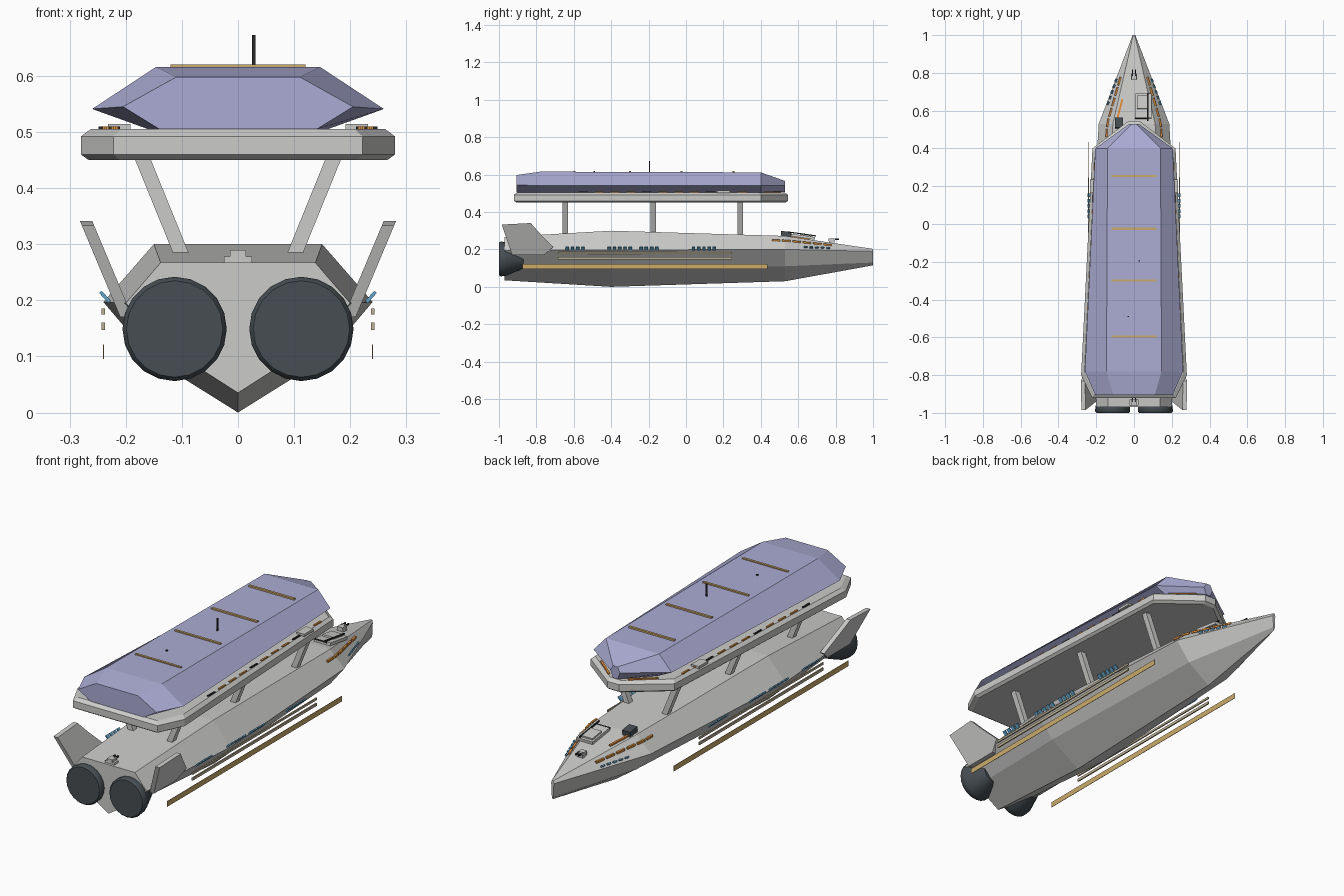
import bpy, bmesh, math
from mathutils import Vector, Matrix

if "Cube" in bpy.data.objects:
    bpy.data.objects.remove(bpy.data.objects["Cube"])

def mat(name, r, g, b):
    m = bpy.data.materials.new(name)
    m.diffuse_color = (r, g, b, 1)
    m.use_nodes = True
    m.node_tree.nodes["Principled BSDF"].inputs["Base Color"].default_value = m.diffuse_color
    return m

GREY = mat("light grey", .60, .60, .59)
LILAC = mat("lilac", .41, .41, .66)
DARK = mat("charcoal", .062, .075, .085)
BLACK = mat("black", .02, .02, .022)
GOLD = mat("gold", .60, .41, .15)
BEIGE = mat("beige", .50, .44, .30)
ORANGE = mat("orange", .74, .27, .04)
BLUE = mat("window blue", .12, .38, .60)

def finish(name, bm, m):
    bmesh.ops.recalc_face_normals(bm, faces=bm.faces)
    me = bpy.data.meshes.new(name)
    bm.to_mesh(me)
    bm.free()
    me.materials.append(m)
    ob = bpy.data.objects.new(name, me)
    bpy.context.collection.objects.link(ob)
    return ob

def loft(name, rings, m):
    """Skin a list of equal-length closed rings and cap both ends."""
    bm = bmesh.new()
    vs = [[bm.verts.new(p) for p in r] for r in rings]
    n = len(vs[0])
    for a, b in zip(vs, vs[1:]):
        for i in range(n):
            j = (i + 1) % n
            bm.faces.new((a[i], a[j], b[j], b[i]))
    bm.faces.new(vs[0])
    bm.faces.new(vs[-1])
    return finish(name, bm, m)

def box(name, c, s, m, rot=None):
    bm = bmesh.new()
    bmesh.ops.create_cube(bm, size=1)
    bm.transform(Matrix.Translation(c) @ (rot or Matrix()) @ Matrix.Diagonal((*s, 1)))
    return finish(name, bm, m)

def bar(name, a, b, w, h, m):
    """Rectangular bar from a to b."""
    a, b = Vector(a), Vector(b)
    rot = (b - a).to_track_quat('Y', 'Z').to_matrix().to_4x4()
    return box(name, (a + b) / 2, (w, (b - a).length, h), m, rot)

def mirrored(half):
    return half + [(-x, y, z) for x, y, z in reversed(half) if abs(x) > 1e-6]

# Hull: keel, lower chine, upper chine, deck edge at each station
# (y, keel z, lower chine x, z, upper chine x, z, deck x, z)
stations = [(-.97, .035, .125, .115, .20, .195, .138, .267),
            (-.40, .0, .155, .097, .24, .197, .15, .30),
            (.53, .03, .115, .11, .187, .20, .112, .272),
            (1.0, .115, .004, .13, .007, .19, .004, .203)]
loft("hull", [mirrored([(0, y, k), (a, y, b), (c, y, d), (e, y, f)])
              for y, k, a, b, c, d, e, f in stations], GREY)

def hull_at(y, t):
    """Point on the upper hull side: t=0 chine, t=1 deck edge."""
    for p, q in zip(stations, stations[1:]):
        if p[0] <= y <= q[0]:
            u = (y - p[0]) / (q[0] - p[0])
            v = [i + (j - i) * u for i, j in zip(p, q)]
            return Vector((v[4] + (v[6] - v[4]) * t, y, v[5] + (v[7] - v[5]) * t))

# Upper deck tray with bevelled rim
outline = [(.222, -.92), (.28, -.80), (.22, .40), (.03, .545)]
rings = []
for z, d in ((.45, .02), (.46, .0), (.492, .0), (.505, .025)):
    rings.append(mirrored([(x * (1 - 2.5 * d), (y + .18) * (1 - d) - .18, z) for x, y in outline]))
loft("upper_deck", rings, GREY)

# Canopy: (y, bottom x, z, rim x, z, top x, z)
canopy = [(-.905, .14, .505, .205, .545, .11, .598),
          (-.78, .16, .505, .26, .541, .146, .616),
          (.40, .13, .505, .205, .541, .14, .612),
          (.53, .012, .508, .025, .541, .012, .566)]
loft("canopy", [mirrored([(a, y, b), (c, y, d), (e, y, f)])
                for y, a, b, c, d, e, f in canopy], LILAC)

# Gold bands, mast and knob on the canopy roof
for y in (.255, -.025, -.30, -.595):
    box("roof_band", (0, y, .616), (.24, .011, .008), GOLD)
box("mast", (.028, -.195, .642), (.006, .006, .062), BLACK)
box("roof_knob", (-.03, -.49, .616), (.007, .007, .008), BLACK)

# Engines: lathed bells
def engine(x):
    prof = [(-1.0, .086), (-.992, .093), (-.965, .091), (-.92, .072), (-.87, .05)]
    n = 20
    ob = loft("engine", [[(x + r * math.cos(2 * math.pi * i / n), y,
                           .149 + r * math.sin(2 * math.pi * i / n)) for i in range(n)]
                         for y, r in prof], DARK)
    for p in ob.data.polygons:
        p.use_smooth = len(p.vertices) == 4

for s in (-1, 1):
    engine(s * .113)

    # Struts between the hull and upper deck
    for y in (-.645, -.175, .29):
        bar("strut", (s * .098, y, .275), (s * .174, y, .462), .028, .026, GREY)

    # Tail fins, leaning outward
    fin = [(-.985, .333), (-.83, .341), (-.785, .29), (-.71, .213), (-.76, .17), (-.93, .17)]
    loft("tail_fin", [[(s * (.203 + (z - .18) * .42 + o), y, z) for y, z in fin]
                      for o in (-.011, .011)], GREY)

    # Side rails standing off the hull
    box("lower_side_rail", (s * .24, -.22, .108), (.002, 1.31, .026), GOLD)
    box("middle_side_rail", (s * .24, -.22, .154), (.006, .93, .013), BEIGE)
    box("upper_side_rail", (s * .24, -.22, .18), (.006, .93, .01), BEIGE)

    # Midship windows in groups
    tilt = Matrix.Rotation(s * math.radians(42), 4, 'Y')
    for y0, n in ((-.635, 4), (-.41, 5), (-.24, 4), (.04, 5)):
        for i in range(n):
            box("window", (s * .237, y0 + i * .028, .206), (.006, .018, .024), BLUE, tilt)

    # Bow windows and orange side marks
    for i in range(5):
        y = .63 + i * .03
        p, q = hull_at(y, .08), hull_at(y + .018, .35)
        c = (p + q) / 2
        box("bow_window", (s * (c.x + .003), c.y, c.z), (.006, .018, .018), BLUE,
            Matrix.Rotation(s * .38, 4, 'Z') @ tilt)
    for i in range(6):
        y = .46 + i * .055
        p, q = hull_at(y, .62), hull_at(y + .042, .62)
        bar("bow_mark", (s * (p.x + .002), p.y, p.z + .003),
            (s * (q.x + .002), q.y, q.z + .003), .009, .009, ORANGE)

    # Lights and lockers along the upper deck edge
    for i in range(11):
        y = -.55 + i * .085
        x = .245 - (y + .55) * .045
        box("deck_light", (s * x, y, .506), (.008, .05, .008), ORANGE if i % 4 else BLACK)
    box("deck_locker", (s * .212, .2, .508), (.04, .07, .012), GREY)
    bar("nose_light", (s * .15, .42, .505), (s * .05, .505, .505), .01, .01, ORANGE)

# Mooring cleats at bow and stern
for y, z in ((.78, .236), (-.945, .268)):
    box("cleat_base", (0, y, z + .004), (.05 if y < 0 else .03, .03, .012), GREY)
    box("cleat_body", (0, y, z + .015), (.028, .035, .014), GREY)
    for s in (-1, 1):
        box("cleat_post", (s * .008, y + .02, z + .018), (.005, .035, .008), BLACK)

# Foredeck equipment, following the deck slope
slope = Matrix.Rotation(math.radians(-8), 4, 'X')
box("equipment_box", (-.08, .535, .283), (.042, .055, .026), DARK, slope)
box("hatch", (.05, .625, .268), (.085, .13, .014), GREY, slope)
box("hatch_lid", (.045, .645, .277), (.06, .07, .008), GREY, slope)
box("hatch_rail", (.073, .62, .283), (.006, .15, .006), BLACK, slope)
box("hatch_bar", (.04, .56, .282), (.07, .006, .006), BLACK, slope)
bar("deck_mark", (-.09, .55, .272), (-.062, .66, .256), .01, .008, ORANGE)
